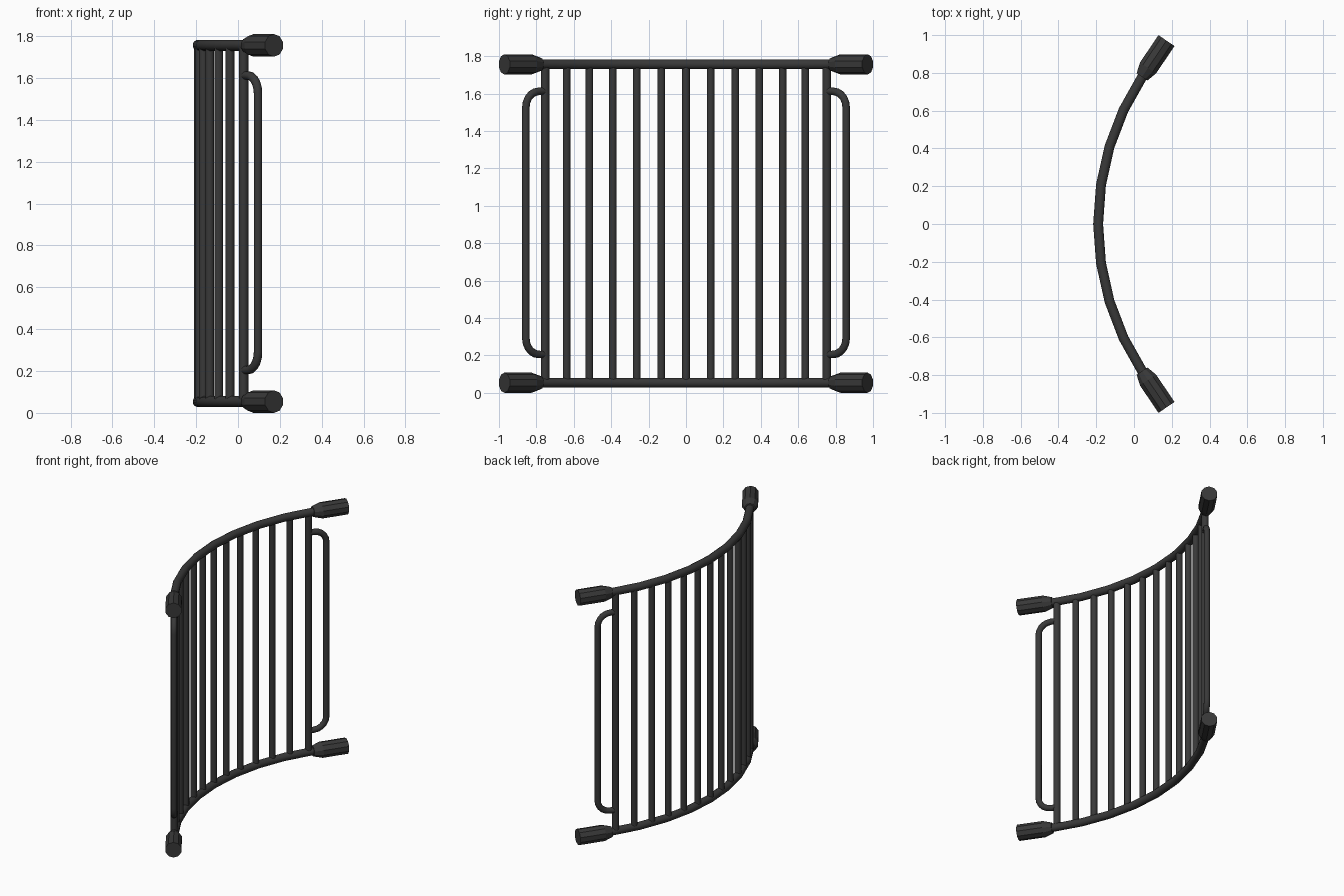
import bpy, bmesh
from math import sin, cos, pi, radians
from mathutils import Vector

if "Cube" in bpy.data.objects:
    bpy.data.objects.remove(bpy.data.objects["Cube"])

R, X0 = 1.42, -0.19           # arc radius and x of the arc's middle
Z_LOW, Z_HIGH = 0.054, 1.756  # rail heights


def arc(deg, z):
    a = radians(deg)
    return Vector((X0 + R * (1 - cos(a)), R * sin(a), z))


def tube(name, path, radii, sides, smooth):
    """Capped tube swept along a path lying in one plane, mitred at bends."""
    path = [Vector(p) for p in path]
    n = len(path)
    if not isinstance(radii, list):
        radii = [radii] * n
    dirs = [(path[i + 1] - path[i]).normalized() for i in range(n - 1)]
    side = Vector((0, 0, 1))
    for d in dirs[1:]:
        if dirs[0].cross(d).length > 1e-3:
            side = dirs[0].cross(d).normalized()
            break
    else:
        if abs(dirs[0].z) > 0.9:
            side = Vector((1, 0, 0))
    bm = bmesh.new()
    rings = []
    for i, p in enumerate(path):
        a, b = dirs[max(i - 1, 0)], dirs[min(i, n - 2)]
        t = (a + b).normalized()
        stretch = 1 / max(t.dot(a), 0.5)
        out = side.cross(t).normalized()
        ring = []
        for k in range(sides):
            w = 2 * pi * (k + 0.5) / sides
            ring.append(bm.verts.new(p + radii[i] * (side * sin(w) + out * cos(w) * stretch)))
        rings.append(ring)
    for r0, r1 in zip(rings, rings[1:]):
        for k in range(sides):
            j = (k + 1) % sides
            bm.faces.new((r0[k], r0[j], r1[j], r1[k]))
    bm.faces.new(rings[0][::-1])
    bm.faces.new(rings[-1])
    bmesh.ops.recalc_face_normals(bm, faces=bm.faces)
    me = bpy.data.meshes.new(name)
    bm.to_mesh(me)
    bm.free()
    ob = bpy.data.objects.new(name, me)
    bpy.context.collection.objects.link(ob)
    me.materials.append(mat)
    if smooth:
        bpy.ops.object.select_all(action='DESELECT')
        ob.select_set(True)
        bpy.context.view_layer.objects.active = ob
        bpy.ops.object.shade_smooth_by_angle(angle=radians(50))
    return ob


mat = bpy.data.materials.new("dark_metal")
mat.diffuse_color = (0.04, 0.04, 0.04, 1)
mat.use_nodes = True
mat.node_tree.nodes["Principled BSDF"].inputs["Base Color"].default_value = mat.diffuse_color

# Curved rails, eight straight segments each
END = 33.5
for label, z in (("lower", Z_LOW), ("upper", Z_HIGH)):
    tube(label + "_rail", [arc(-END + END * i / 4, z) for i in range(9)], 0.027, 12, True)

# Upright bars
for i in range(-6, 7):
    a = i * 5.34
    r = 0.0235 if abs(i) == 6 else 0.0215
    tube("upright_bar", [arc(a, Z_LOW), arc(a, Z_HIGH)], r, 12, True)

for s in (-1, 1):
    # Chamfered end sleeves that carry on along the arc's end direction
    d = Vector((sin(radians(34)), s * cos(radians(34)), 0))
    for z in (Z_LOW, Z_HIGH):
        tip = Vector((0.172, s * 0.971, z))
        tube("end_sleeve", [tip - d * 0.232, tip - d * 0.175, tip],
             [0.036, 0.054, 0.054], 10, False)

    # Side handle: rounded bracket standing off the end bar
    base = arc(s * 32.04, 0)
    reach, bend, low, high = 0.124, 0.085, 0.205, 1.612
    prof = [(0, low)]
    for i in range(6):
        w = i * pi / 10
        prof.append((reach - bend + bend * sin(w), low + bend - bend * cos(w)))
    prof += [(u, low + high - v) for u, v in reversed(prof)]
    tube("side_handle", [base + d * u + Vector((0, 0, v)) for u, v in prof], 0.0205, 12, True)
